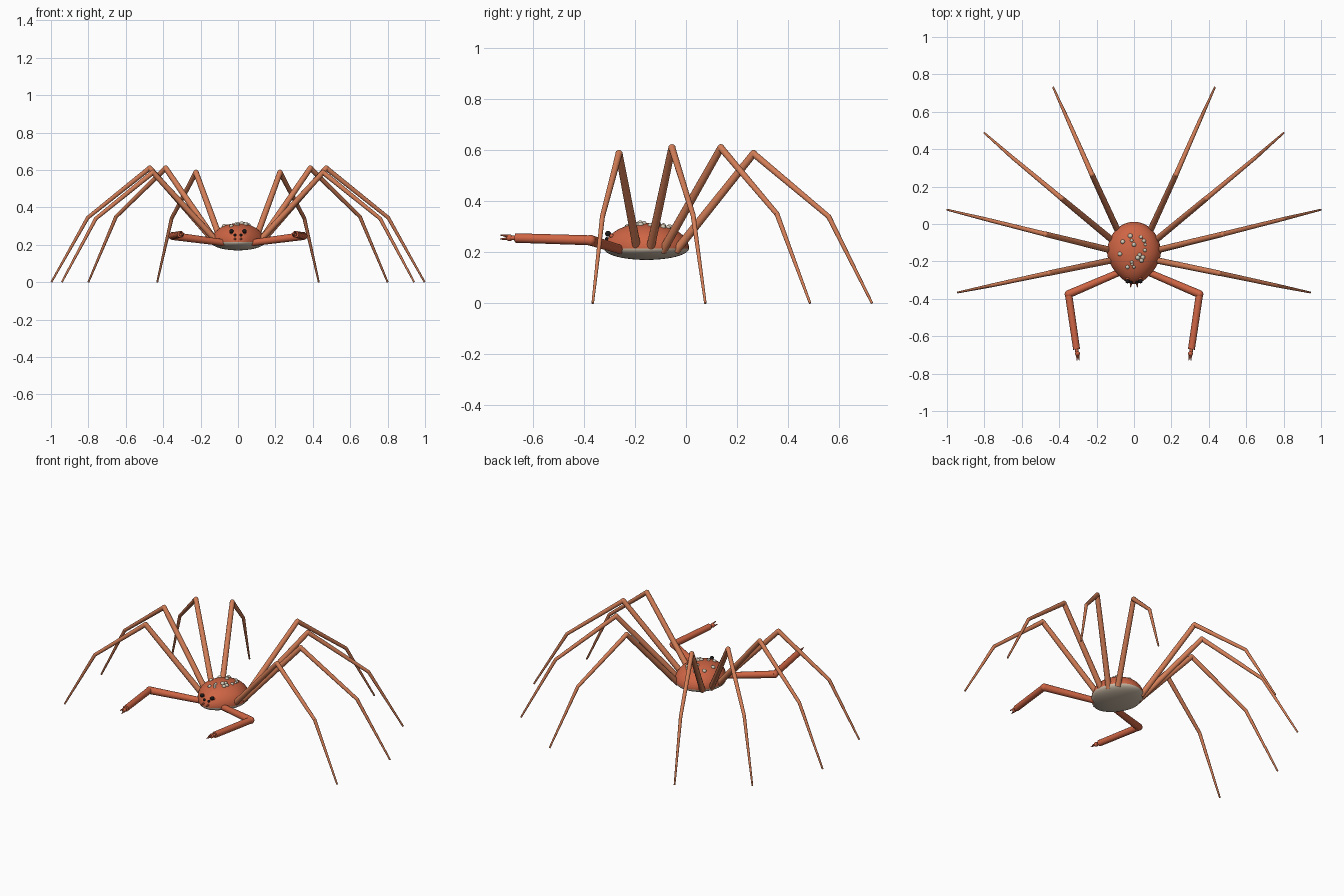
import bpy, bmesh, math
from mathutils import Vector

if "Cube" in bpy.data.objects:
    bpy.data.objects.remove(bpy.data.objects["Cube"])


def mat(name, r, g, b):
    m = bpy.data.materials.new(name)
    m.diffuse_color = (r, g, b, 1)
    m.use_nodes = True
    m.node_tree.nodes["Principled BSDF"].inputs["Base Color"].default_value = m.diffuse_color
    return m


SHELL = mat("rust red", 0.62, 0.13, 0.058)
LEG = mat("orange brown", 0.66, 0.21, 0.095)
BELLY = mat("warm grey", 0.60, 0.50, 0.39)
BUMP = mat("pale stone", 0.66, 0.60, 0.48)
BLACK = mat("black", 0.012, 0.01, 0.01)


def finish(bm, name, *mats):
    me = bpy.data.meshes.new(name)
    bm.to_mesh(me)
    bm.free()
    for m in mats:
        me.materials.append(m)
    ob = bpy.data.objects.new(name, me)
    bpy.context.collection.objects.link(ob)
    bpy.ops.object.select_all(action='DESELECT')
    ob.select_set(True)
    bpy.context.view_layer.objects.active = ob
    bpy.ops.object.shade_smooth_by_angle(angle=math.radians(40))
    return ob


def rod(bm, a, b, r1, r2, seg=12):
    a, b = Vector(a), Vector(b)
    d = b - a
    res = bmesh.ops.create_cone(bm, cap_ends=True, segments=seg, radius1=r1,
                                radius2=r2, depth=d.length)
    q = d.to_track_quat('Z', 'Y')
    for v in res['verts']:
        v.co = q @ v.co + (a + b) / 2


def ball(bm, c, r, u=12, v=8):
    res = bmesh.ops.create_uvsphere(bm, u_segments=u, v_segments=v, radius=r)
    for p in res['verts']:
        p.co += Vector(c)


def chain(bm, points, radii):
    # tapered segments with a ball at each inner joint
    for i, (r1, r2) in enumerate(radii):
        rod(bm, points[i], points[i + 1], r1, r2)
        if i:
            ball(bm, points[i], radii[i - 1][1])


# Body: egg-shaped shell with a shallow grey belly
CY, RX, RY, EQ, UP, DOWN = -0.155, 0.144, 0.167, 0.215, 0.10, 0.045


def taper(t):
    return 1 - 0.28 * max(0, -t) ** 1.5


bm = bmesh.new()
bmesh.ops.create_uvsphere(bm, u_segments=40, v_segments=24, radius=1)
for v in bm.verts:
    x, y, z = v.co
    v.co = (x * RX * taper(y), CY + y * RY, EQ + z * (UP if z > 0 else DOWN))
for f in bm.faces:
    f.material_index = int(f.calc_center_median().z < EQ)
finish(bm, "body", SHELL, BELLY)


def shell_z(x, y):
    t = (y - CY) / RY
    s = x / (RX * taper(t))
    return EQ + UP * math.sqrt(max(0, 1 - s * s - t * t))


# Pale bumps scattered over the back: x, y, radius
bumps = [(-.02, -.064, .013), (-.06, -.095, .012), (-.012, -.088, .009),
         (.037, -.07, .010), (.053, -.09, .011), (-.075, -.16, .012),
         (.0, -.11, .012), (.058, -.14, .010), (.03, -.165, .011),
         (.02, -.18, .013), (.04, -.195, .012), (-.012, -.203, .009),
         (-.035, -.23, .011), (.0, -.23, .008), (.047, -.178, .012),
         (-.01, -.215, .008), (.06, -.11, .008)]
bm = bmesh.new()
for x, y, r in bumps:
    ball(bm, (x, y, shell_z(x, y) - 0.001), r)
finish(bm, "back_bumps", BUMP)

# Walking legs: base, knee, lower joint, tip
legs = {
    "front": [(.10, -.19, .205), (.455, -.263, .587), (.76, -.328, .34), (.942, -.366, 0)],
    "mid_front": [(.115, -.142, .205), (.472, -.055, .61), (.803, .028, .345), (.998, .076, 0)],
    "mid_back": [(.11, -.092, .205), (.387, .137, .61), (.652, .357, .35), (.80, .487, 0)],
    "back": [(.085, -.04, .205), (.225, .265, .587), (.355, .56, .34), (.432, .73, 0)],
}
for side, s in (("left", -1), ("right", 1)):
    for name, pts in legs.items():
        bm = bmesh.new()
        chain(bm, [(s * x, y, z) for x, y, z in pts],
              [(.017, .0145), (.0135, .010), (.010, .005)])
        finish(bm, f"{name}_leg_{side}", LEG)

    # Front grasping arm, bent forward at the elbow
    bm = bmesh.new()
    sh, el, wr = (s * .07, -.255, .21), (s * .35, -.375, .247), (s * .307, -.67, .256)
    chain(bm, [sh, el, wr], [(.018, .0215), (.0195, .0185)])
    finish(bm, f"arm_{side}", SHELL)

    # Pincer at the end of the arm
    bm = bmesh.new()
    rod(bm, wr, (s * .304, -.69, .257), .009, .009)
    ball(bm, (s * .302, -.693, .257), .0135)
    for dx, dz in ((.005, .010), (-.006, -.006)):
        rod(bm, (s * (.302 + dx * .6), -.695, .257 + dz * .6),
            (s * (.299 + dx), -.729, .258 + dz), .007, .002, 8)
    finish(bm, f"pincer_{side}", SHELL)

    # Eyes: a large outer one and a small inner one
    bm = bmesh.new()
    ball(bm, (s * .035, -.306, .273), .0115)
    ball(bm, (s * .016, -.311, .252), .0075)
    finish(bm, f"eyes_{side}", BLACK)

    # Eye stalk and small fang on the face
    bm = bmesh.new()
    rod(bm, (s * .033, -.27, .25), (s * .035, -.301, .27), .010, .007)
    rod(bm, (s * .014, -.30, .232), (s * .018, -.338, .228), .010, .002, 8)
    finish(bm, f"face_parts_{side}", SHELL)
